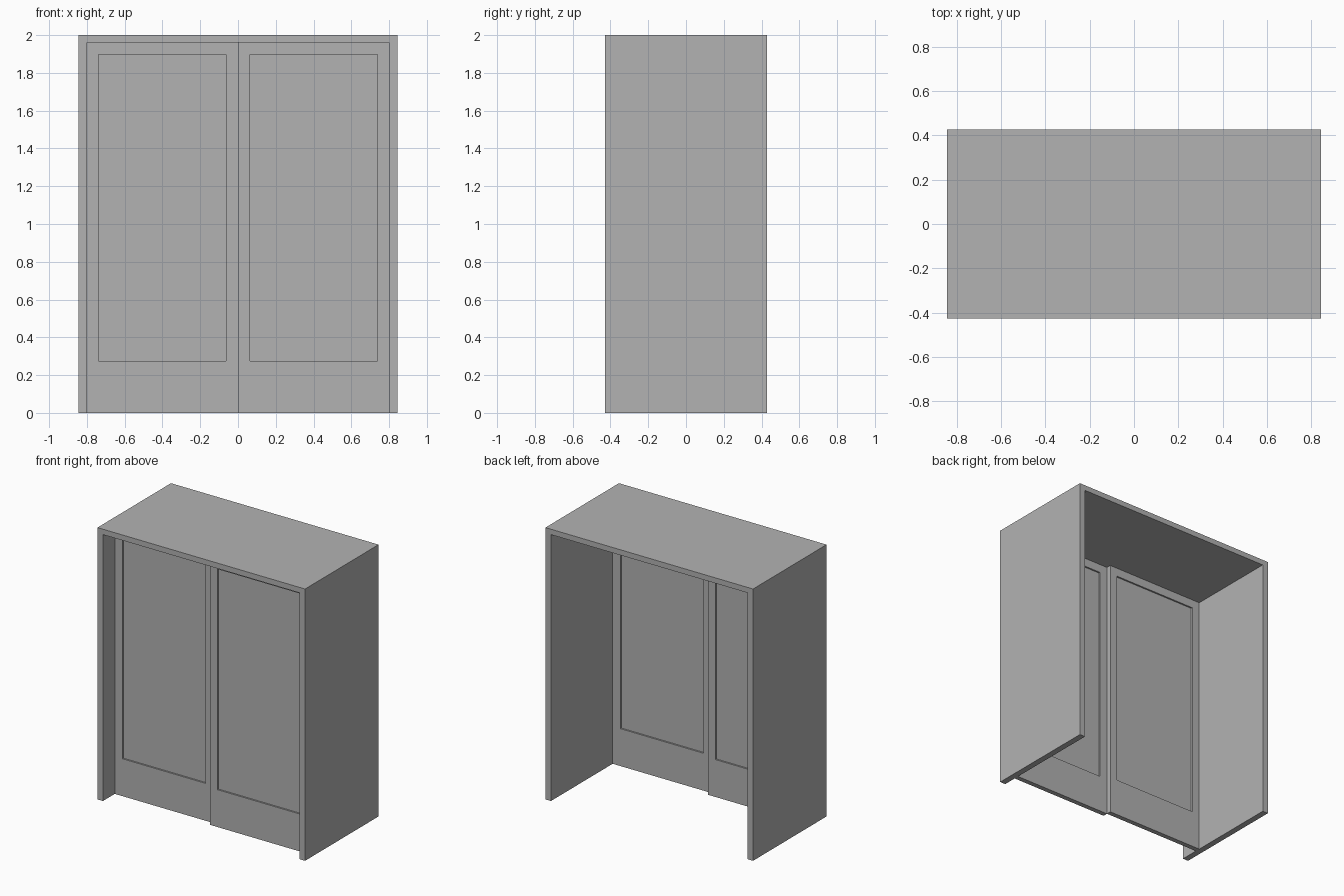
import bpy
import bmesh

if "Cube" in bpy.data.objects:
    bpy.data.objects.remove(bpy.data.objects["Cube"], do_unlink=True)

WIDTH, DEPTH, HEIGHT = 1.69, 0.855, 2.0
SIDE, TOP = 0.045, 0.04
DOOR_W, DOOR_T = WIDTH / 2 - SIDE, 0.036
STILE, BOTTOM_RAIL, RECESS = 0.088, 0.275, 0.012
MEET_Y = -0.29  # plane where the two sliding doors pass each other

grey = bpy.data.materials.new("plain grey")
grey.use_nodes = True
colour = (0.448, 0.448, 0.448, 1)
grey.diffuse_color = colour
grey.node_tree.nodes["Principled BSDF"].inputs["Base Color"].default_value = colour


def finish(name, bm):
    bmesh.ops.recalc_face_normals(bm, faces=bm.faces)
    mesh = bpy.data.meshes.new(name)
    bm.to_mesh(mesh)
    bm.free()
    mesh.materials.append(grey)
    obj = bpy.data.objects.new(name, mesh)
    bpy.context.collection.objects.link(obj)
    return obj


def make_carcass():
    """Two sides and a top as one profile, extruded front to back."""
    w, inner, under = WIDTH / 2, WIDTH / 2 - SIDE, HEIGHT - TOP
    profile = [(-w, 0), (-inner, 0), (-inner, under), (inner, under),
               (inner, 0), (w, 0), (w, HEIGHT), (-w, HEIGHT)]
    bm = bmesh.new()
    face = bm.faces.new([bm.verts.new((x, -DEPTH / 2, z)) for x, z in profile])
    result = bmesh.ops.extrude_face_region(bm, geom=[face])
    verts = [v for v in result["geom"] if isinstance(v, bmesh.types.BMVert)]
    bmesh.ops.translate(bm, verts=verts, vec=(0, DEPTH, 0))
    finish("cabinet_carcass", bm)


def make_door(name, x, y):
    """Slab with a recessed panel on both faces and a deep bottom rail."""
    height = HEIGHT - TOP
    bm = bmesh.new()
    bmesh.ops.create_cube(bm, size=1)
    bmesh.ops.scale(bm, verts=bm.verts, vec=(DOOR_W, DOOR_T, height))
    bmesh.ops.translate(bm, verts=bm.verts, vec=(0, 0, height / 2))
    bm.normal_update()
    panels = [f for f in bm.faces if abs(f.normal.y) > 0.9]
    bmesh.ops.inset_individual(bm, faces=panels, thickness=STILE)
    for v in {v for f in panels for v in f.verts}:
        if v.co.z < height / 2:
            v.co.z = BOTTOM_RAIL
    bm.normal_update()
    bmesh.ops.inset_individual(bm, faces=panels, thickness=0, depth=-RECESS)
    finish(name, bm).location = (x, y, 0)


make_carcass()
make_door("left_sliding_door", DOOR_W / 2, MEET_Y - DOOR_T / 2)
make_door("right_sliding_door", -DOOR_W / 2, MEET_Y + DOOR_T / 2)
